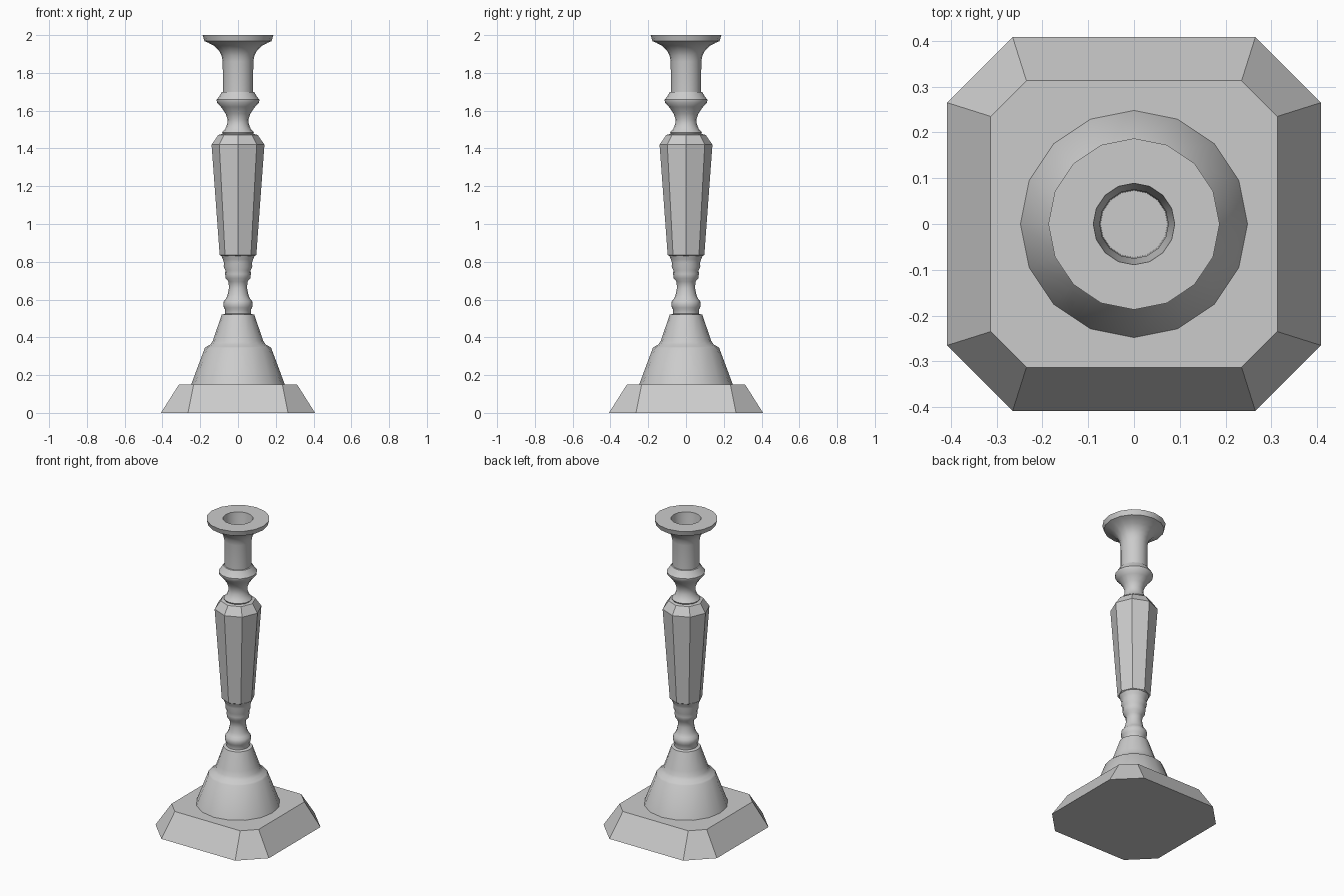
import bpy, bmesh, math

if "Cube" in bpy.data.objects:
    bpy.data.objects.remove(bpy.data.objects["Cube"])


def finish(name, bm, smooth_angle=None):
    bmesh.ops.recalc_face_normals(bm, faces=bm.faces)
    mesh = bpy.data.meshes.new(name)
    bm.to_mesh(mesh)
    bm.free()
    obj = bpy.data.objects.new(name, mesh)
    bpy.context.collection.objects.link(obj)
    if smooth_angle:
        bpy.ops.object.select_all(action='DESELECT')
        obj.select_set(True)
        bpy.context.view_layer.objects.active = obj
        bpy.ops.object.shade_smooth_by_angle(angle=math.radians(smooth_angle))
    return obj


def loft(bm, rings):
    loops = [[bm.verts.new(p) for p in ring] for ring in rings]
    for a, b in zip(loops, loops[1:]):
        n = len(a)
        for i in range(n):
            j = (i + 1) % n
            bm.faces.new((a[i], a[j], b[j], b[i]))
    return loops


def turned(name, profile, sides=16, smooth_angle=40, cap_last=False):
    bm = bmesh.new()
    step = 2 * math.pi / sides
    loops = loft(bm, [[(r * math.cos(i * step), r * math.sin(i * step), z)
                       for i in range(sides)] for r, z in profile])
    if cap_last:
        bm.faces.new(loops[-1])
    return finish(name, bm, smooth_angle)


def chamfered_square(h, c, z):
    return [(h, -c, z), (h, c, z), (c, h, z), (-c, h, z),
            (-h, c, z), (-h, -c, z), (-c, -h, z), (c, -h, z)]


# Square base with cut corners and sloping sides
bm = bmesh.new()
bottom, top = loft(bm, [chamfered_square(0.408, 0.265, 0),
                        chamfered_square(0.313, 0.235, 0.15)])
bm.faces.new(bottom)
bm.faces.new(top)
finish("base", bm)

# Two-stage conical foot
turned("foot", [(0.248, 0.15), (0.176, 0.343), (0.168, 0.35), (0.147, 0.362),
                (0.134, 0.38), (0.124, 0.41), (0.086, 0.52), (0.068, 0.525)])

# Beads and neck under the shaft
turned("lower_stem", [(0.068, 0.525), (0.068, 0.545), (0.075, 0.557),
                      (0.078, 0.575), (0.075, 0.592), (0.064, 0.604),
                      (0.055, 0.625), (0.048, 0.66), (0.05, 0.695),
                      (0.065, 0.712), (0.068, 0.735), (0.067, 0.755),
                      (0.076, 0.775), (0.074, 0.795), (0.08, 0.812),
                      (0.088, 0.832)])

# Eight-sided tapering shaft
turned("shaft", [(0.084, 0.828), (0.097, 0.835), (0.14, 1.42),
                 (0.104, 1.472), (0.08, 1.477)], sides=8, smooth_angle=None)

# Waisted knop above the shaft
turned("knop", [(0.08, 1.474), (0.085, 1.484), (0.068, 1.502), (0.057, 1.53),
                (0.056, 1.555), (0.066, 1.585), (0.09, 1.62), (0.112, 1.644),
                (0.113, 1.658), (0.1, 1.675), (0.086, 1.698), (0.08, 1.7)])

# Candle cup with flared rim and hollow socket
turned("candle_cup", [(0.08, 1.7), (0.081, 1.86), (0.087, 1.892),
                      (0.101, 1.918), (0.125, 1.942), (0.158, 1.96),
                      (0.178, 1.968), (0.187, 2.0), (0.089, 2.0),
                      (0.074, 1.96), (0.074, 1.75)][:9] +
       [(0.087, 1.97), (0.079, 1.9), (0.075, 1.86), (0.073, 1.75)],
       cap_last=True)
